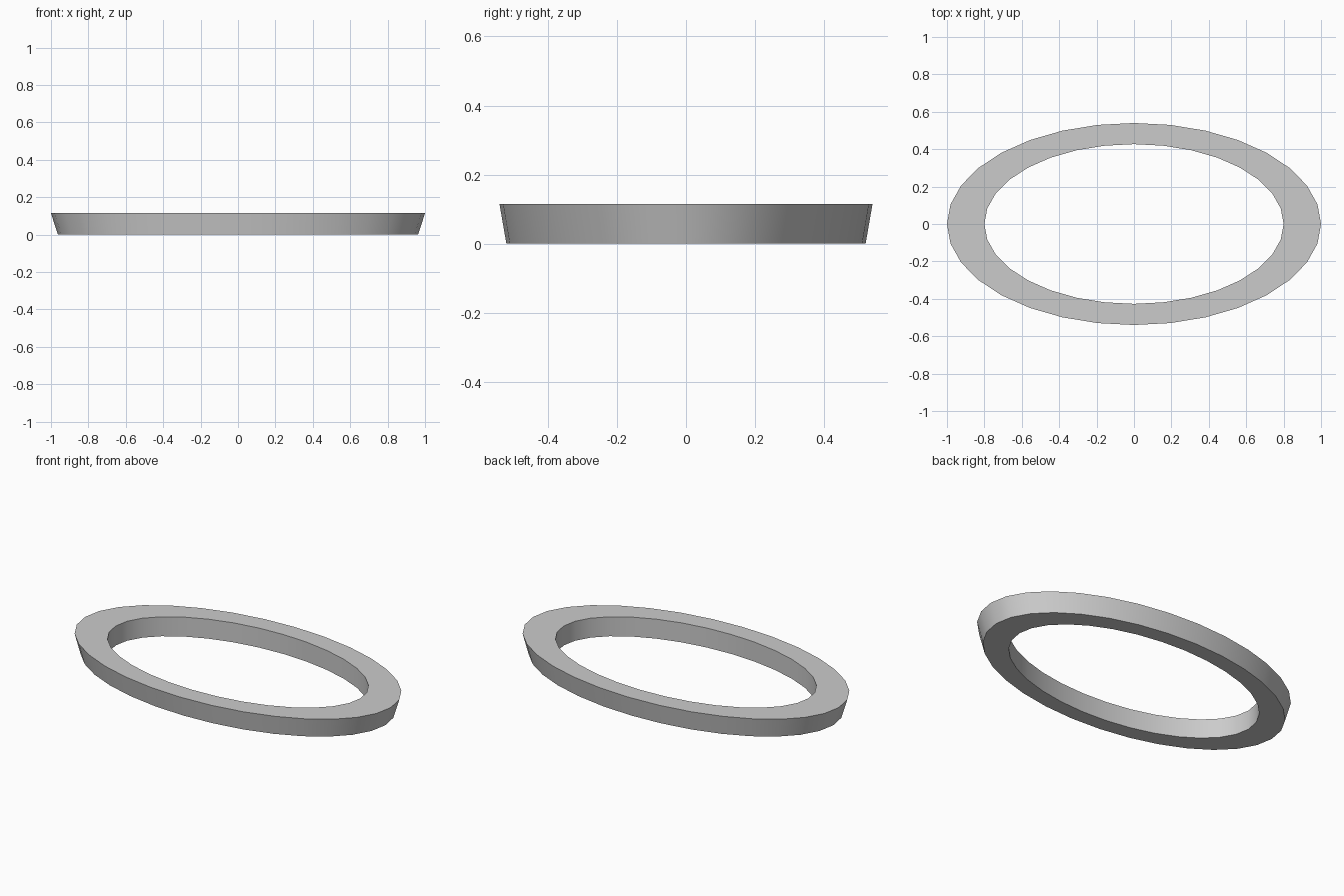
import bpy, bmesh, math

if "Cube" in bpy.data.objects:
    bpy.data.objects.remove(bpy.data.objects["Cube"])

SEGMENTS = 32
HEIGHT = 0.115
# cross-section loops as (half width, half depth, z): tapered outside, straight inside
PROFILE = [(0.963, 0.52, 0), (1.0, 0.54, HEIGHT),
           (0.80, 0.427, HEIGHT), (0.80, 0.427, 0)]


def ellipse(bm, a, b, z):
    angles = [2 * math.pi * i / SEGMENTS for i in range(SEGMENTS)]
    return [bm.verts.new((a * math.cos(t), b * math.sin(t), z)) for t in angles]


# oval ring: bridge each loop to the next, closing the section
bm = bmesh.new()
loops = [ellipse(bm, *p) for p in PROFILE]
for k, lower in enumerate(loops):
    upper = loops[(k + 1) % len(loops)]
    for i in range(SEGMENTS):
        j = (i + 1) % SEGMENTS
        bm.faces.new((lower[i], lower[j], upper[j], upper[i]))
bmesh.ops.recalc_face_normals(bm, faces=bm.faces)

mesh = bpy.data.meshes.new("oval_ring")
bm.to_mesh(mesh)
bm.free()
ring = bpy.data.objects.new("oval_ring", mesh)
bpy.context.collection.objects.link(ring)

# smooth walls, crisp rims
bpy.context.view_layer.objects.active = ring
ring.select_set(True)
bpy.ops.object.shade_smooth_by_angle(angle=math.radians(30))
